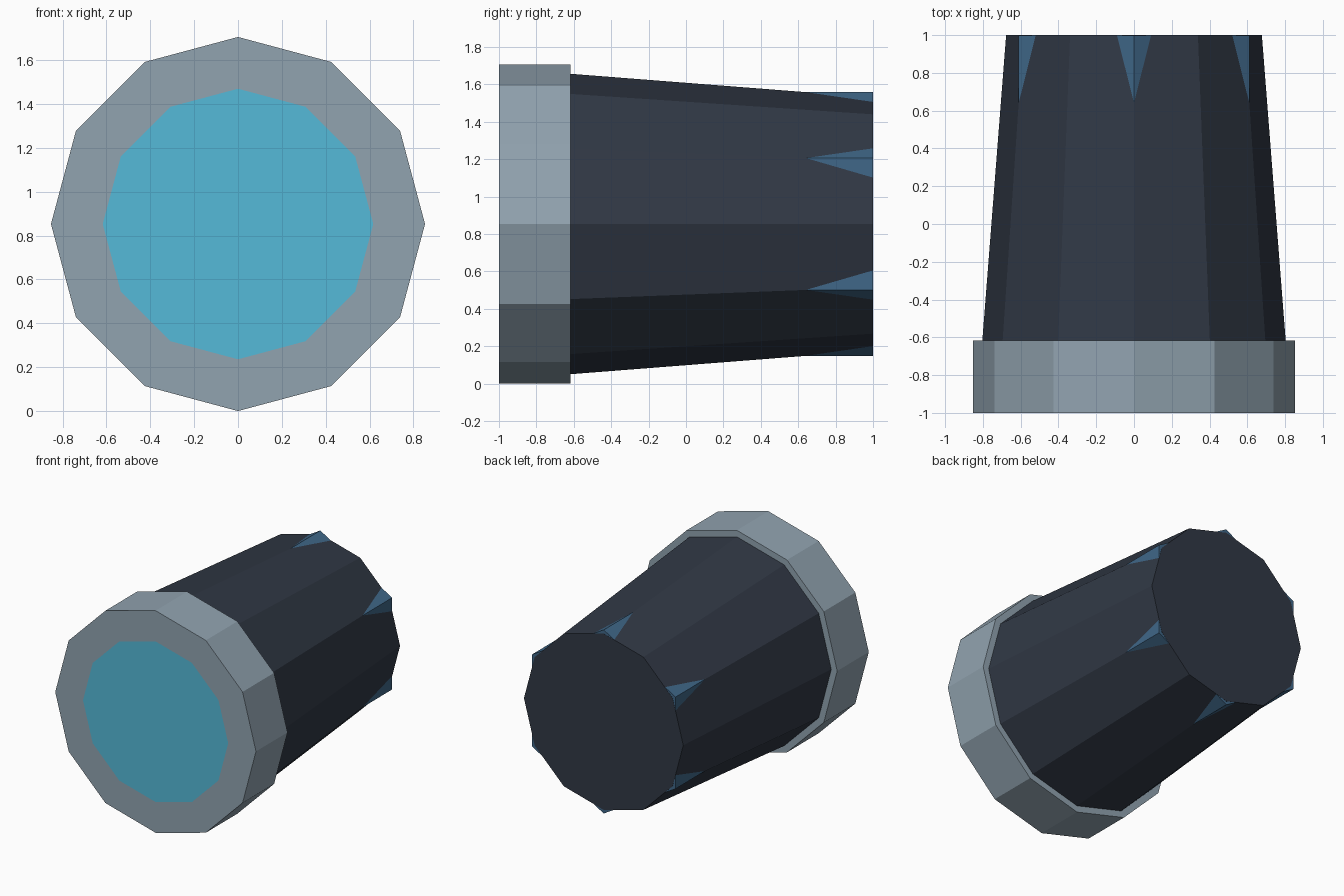
import bpy, bmesh, math

if "Cube" in bpy.data.objects:
    bpy.data.objects.remove(bpy.data.objects["Cube"])

CENTRE_Z = 0.853


def material(name, srgb):
    mat = bpy.data.materials.new(name)
    linear = [((c + 0.055) / 1.055) ** 2.4 for c in srgb]
    mat.diffuse_color = (*linear, 1)
    mat.use_nodes = True
    mat.node_tree.nodes["Principled BSDF"].inputs["Base Color"].default_value = mat.diffuse_color
    return mat


steel = material("steel grey", (0.57, 0.64, 0.69))
glass = material("cyan glass", (0.33, 0.73, 0.85))
dark = material("dark slate", (0.19, 0.22, 0.27))
blue = material("dull blue", (0.25, 0.405, 0.535))


def barrel(name, sides, start, end, mats, turn=0.0, inset=None):
    """Polygonal frustum along y; start and end are (y, radius)."""
    bm = bmesh.new()

    def ring(y, r):
        angles = [turn + math.tau * i / sides for i in range(sides)]
        return [bm.verts.new((r * math.cos(a), y, CENTRE_Z + r * math.sin(a))) for a in angles]

    def bridge(a, b):
        for i in range(sides):
            j = (i + 1) % sides
            bm.faces.new((a[i], a[j], b[j], b[i]))

    front, back = ring(*start), ring(*end)
    bridge(front, back)
    bm.faces.new(back)
    # Front cap, optionally with a coloured inset disc
    if inset:
        inner = ring(start[0], inset)
        bridge(front, inner)
        bm.faces.new(inner).material_index = 1
    else:
        bm.faces.new(front)
    bmesh.ops.recalc_face_normals(bm, faces=bm.faces)
    mesh = bpy.data.meshes.new(name)
    bm.to_mesh(mesh)
    bm.free()
    for m in mats:
        mesh.materials.append(m)
    obj = bpy.data.objects.new(name, mesh)
    bpy.context.collection.objects.link(obj)
    return obj


# Front rim with a flush lens
barrel("front_rim", 12, (-1, 0.853), (-0.617, 0.853), [steel, glass], inset=0.617)
# Tapered housing
barrel("housing", 12, (-0.617, 0.803), (1, 0.677), [dark])
# Hexagonal core whose corners break through the narrow end
barrel("hex_core", 6, (0.4, 0.705), (0.999, 0.705), [blue], turn=math.radians(30))
